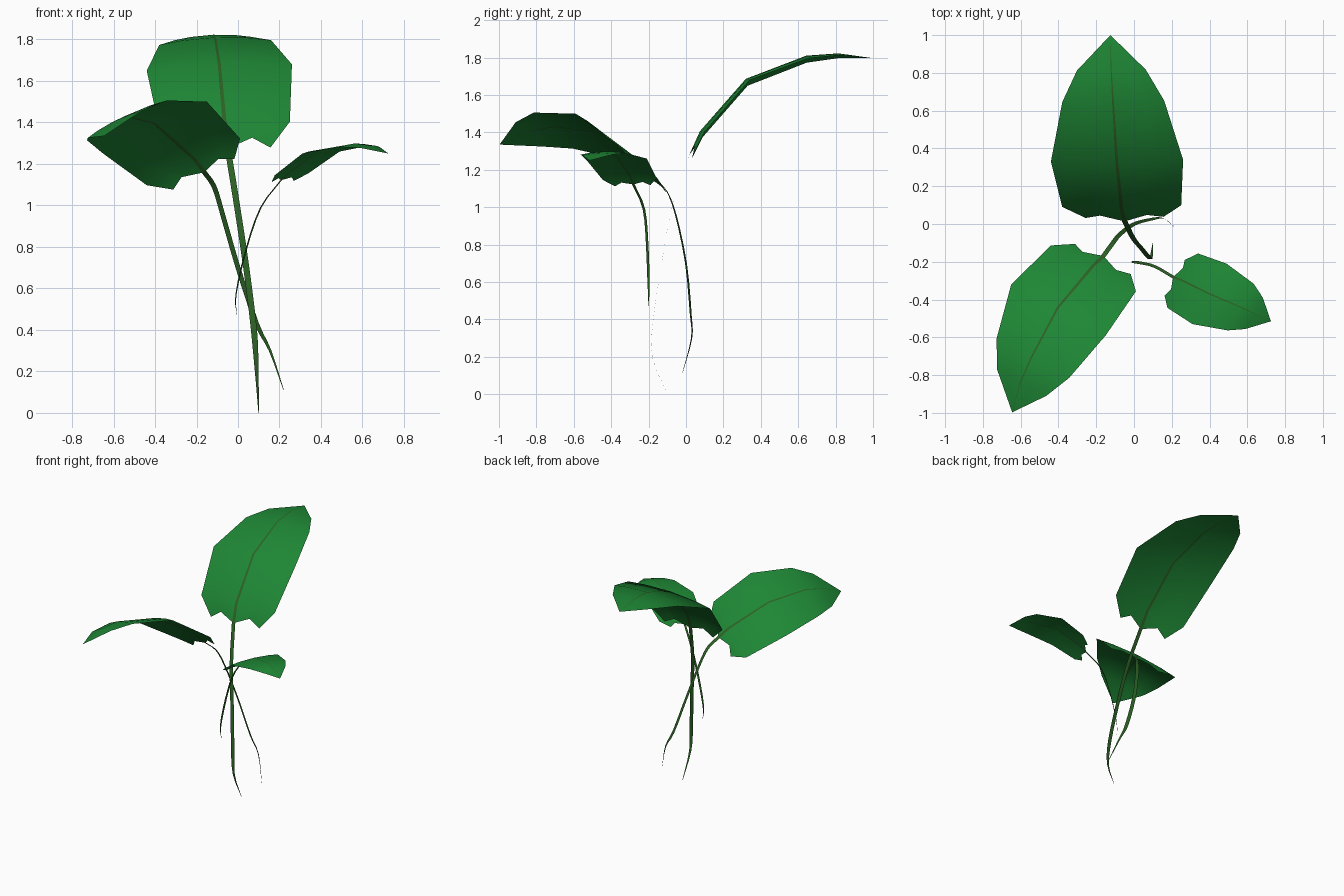
import bpy, bmesh
from mathutils import Vector as V

if "Cube" in bpy.data.objects:
    bpy.data.objects.remove(bpy.data.objects["Cube"])


def material(name, color):
    m = bpy.data.materials.new(name)
    m.diffuse_color = (*color, 1)
    m.use_nodes = True
    m.node_tree.nodes["Principled BSDF"].inputs["Base Color"].default_value = m.diffuse_color
    return m


GREEN = material("leaf_green", (0.013, 0.24, 0.035))
RIB = material("stem_green", (0.025, 0.12, 0.018))

HALF_WIDTHS = [0.59, 0.9, 1, 0.77, 0.52, 0]    # shared leaf outline, base to tip
CREASE = 0.075


def strip_mesh(name, rows, rib_col=None):
    """Skin rows of points; one column may carry the rib colour."""
    bm = bmesh.new()
    grid = [[bm.verts.new(p) for p in row] for row in rows]
    for a, b in zip(grid, grid[1:]):
        for i in range(len(a) - 1):
            f = bm.faces.new((a[i], a[i + 1], b[i + 1], b[i]))
            f.smooth = True
            f.material_index = int(i == rib_col)
    bmesh.ops.remove_doubles(bm, verts=bm.verts, dist=0.0005)
    mesh = bpy.data.meshes.new(name)
    bm.to_mesh(mesh)
    bm.free()
    ob = bpy.data.objects.new(name, mesh)
    bpy.context.collection.objects.link(ob)
    for m in ((RIB,) if rib_col is None else (GREEN, RIB)):
        mesh.materials.append(m)


def leaf(name, spine, side, stem):
    spine, side = [V(p) for p in spine], V(side)
    rows = []
    for k, (p, w) in enumerate(zip(spine, HALF_WIDTHS)):
        tangent = spine[min(k + 1, 5)] - spine[max(k - 1, 0)]
        normal = side.cross(tangent).normalized()
        rib = 0.035 * (1 - k / 5)
        row = []
        for t in (-1, -0.6, -rib, rib, 0.6, 1):
            x = t if abs(t) < 0.5 else t * w
            q = p + side * x + normal * side.length * CREASE * (1 - t * t) * min(1, w * 1.3)
            if k == 0 and abs(t) == 0.6:      # notch beside the stem
                q += (spine[1] - p) * 0.38
            if k == 5:
                q = p
            row.append(q)
        rows.append(row)
    strip_mesh(name + "_blade", rows, rib_col=2)

    # flat stem ribbon, smoothed, tapering to the foot
    pts = [V(p) for p in stem] + [(rows[0][2] + rows[0][3]) / 2]
    ext = [2 * pts[0] - pts[1]] + pts + [2 * pts[-1] - pts[-2]]
    path = []
    for a, b, c, d in zip(ext, ext[1:], ext[2:], ext[3:]):
        for s in (0, 1 / 3, 2 / 3):
            path.append(0.5 * (2 * b + (c - a) * s + (2 * a - 5 * b + 4 * c - d) * s * s
                               + (3 * b - a - 3 * c + d) * s ** 3))
    path.append(pts[-1])
    n = len(path) - 1
    ribbon = []
    for i, p in enumerate(path):
        h = side * 0.042 * min(1, 0.1 + 2.5 * i / n)
        ribbon.append([p - h, p + h])
    strip_mesh(name + "_stem", ribbon)


# tall leaf leaning to the back
leaf("back_leaf",
     [(-.05, .035, 1.27), (-.065, .095, 1.39), (-.09, .335, 1.665),
      (-.11, .65, 1.785), (-.12, .815, 1.805), (-.125, 1.0, 1.797)],
     (.35, .005, .015),
     [(.1, -.1, 0), (.09, -.18, .2), (.077, -.175, .4), (.04, -.13, .7), (-.005, -.075, 1.0)])

# large leaf to the front left
leaf("front_left_leaf",
     [(-.165, -.185, 1.15), (-.215, -.235, 1.21), (-.4, -.455, 1.375),
      (-.535, -.71, 1.41), (-.595, -.84, 1.39), (-.645, -.997, 1.335)],
     (-.25, .135, -.125),
     [(.22, -.02, .11), (.155, .03, .3), (.09, .025, .43), (0, 0, .7), (-.075, -.055, .96),
      (-.115, -.105, 1.09)])

# small leaf to the front right
leaf("front_right_leaf",
     [(.215, -.285, 1.115), (.258, -.3, 1.15), (.4, -.37, 1.255),
      (.565, -.44, 1.285), (.635, -.473, 1.28), (.725, -.515, 1.25)],
     (-.09, -.16, -.005),
     [(-.005, -.2, .47), (-.01, -.2, .57), (.04, -.207, .79), (.11, -.225, .99)])
